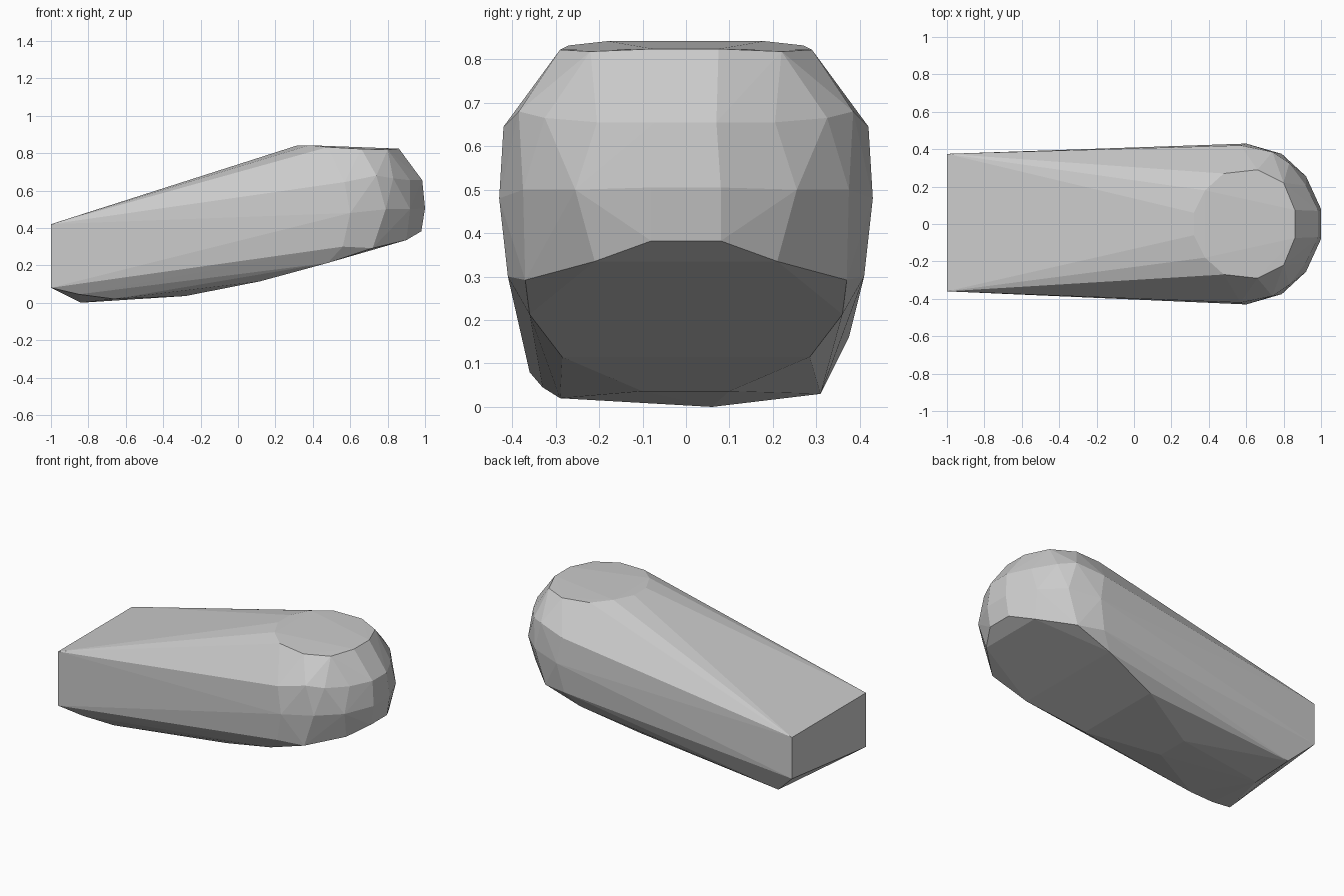
import bpy
import bmesh

default_cube = bpy.data.objects.get("Cube")
if default_cube:
    bpy.data.objects.remove(default_cube, do_unlink=True)


def make_material(name, colour):
    material = bpy.data.materials.new(name)
    material.use_nodes = True
    material.diffuse_color = colour
    material.node_tree.nodes["Principled BSDF"].inputs["Base Color"].default_value = colour
    return material


def mirrored(points):
    """Return the points together with their copies across the middle plane."""
    return [(x, side * y, z) for x, y, z in points for side in (-1, 1)]


def hull_object(name, points, material):
    """Wrap the points in a faceted convex shell."""
    bm = bmesh.new()
    for point in points:
        bm.verts.new(point)
    result = bmesh.ops.convex_hull(bm, input=bm.verts[:])
    spare = [e for e in result["geom_interior"] if isinstance(e, bmesh.types.BMVert)]
    bmesh.ops.delete(bm, geom=spare, context="VERTS")
    bmesh.ops.recalc_face_normals(bm, faces=bm.faces[:])
    mesh = bpy.data.meshes.new(name)
    bm.to_mesh(mesh)
    bm.free()
    mesh.materials.append(material)
    obj = bpy.data.objects.new(name, mesh)
    bpy.context.collection.objects.link(obj)
    return obj


# Half outlines of the rounded head, from its crown down to its lower rim
crown = [(0.32, 0.06, 0.842), (0.38, 0.18, 0.842), (0.48, 0.27, 0.832),
         (0.66, 0.29, 0.822), (0.8, 0.22, 0.818), (0.86, 0.075, 0.824)]
shoulder = [(0.57, 0.42, 0.645), (0.74, 0.385, 0.68), (0.83, 0.325, 0.665),
            (0.92, 0.205, 0.655), (0.985, 0.07, 0.655)]
girth = [(0.6, 0.43, 0.48), (0.79, 0.375, 0.5), (0.92, 0.255, 0.5), (1, 0.08, 0.505)]
lower_rim = [(0.56, 0.41, 0.3), (0.72, 0.37, 0.292), (0.9, 0.21, 0.335), (0.98, 0.08, 0.382)]

# Half outline of the sloping underside
underside = [(0.48, 0.36, 0.213), (0.12, 0.285, 0.115), (-0.28, 0.1, 0.036)]

# Flat tail end, and the uneven chipped edge beneath it
tail_end = [(-1, -0.36, 0.08), (-1, -0.36, 0.42), (-1, 0.375, 0.42), (-1, 0.375, 0.16)]
tail_chips = [(-0.86, 0.31, 0.03), (-0.84, 0.06, 0), (-0.85, -0.33, 0.045), (-0.66, -0.29, 0.02)]

grey = make_material("plain grey", (0.6, 0.6, 0.6, 1))
body_points = mirrored(crown + shoulder + girth + lower_rim + underside)
hull_object("faceted_body", body_points + tail_end + tail_chips, grey)
